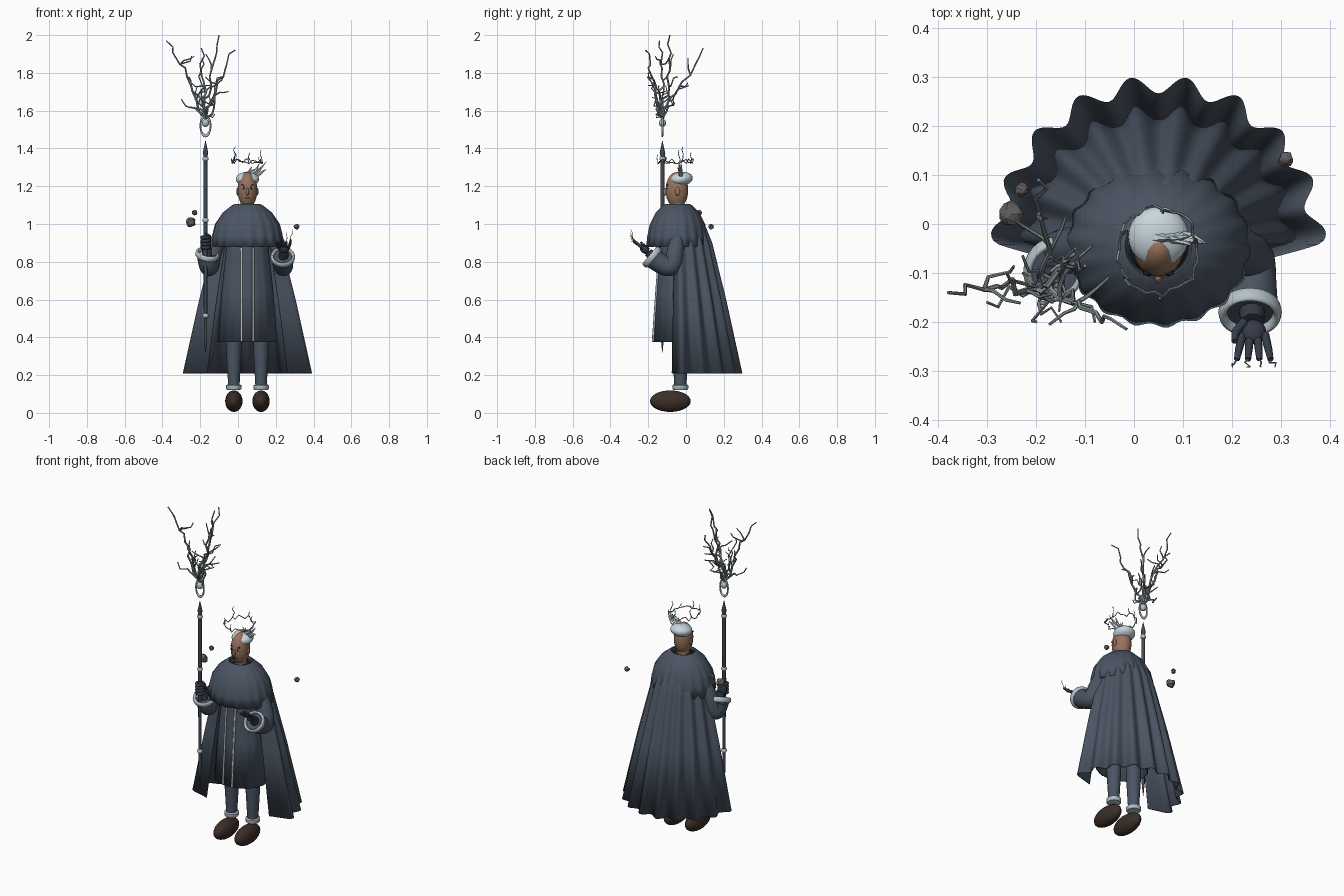
import bpy, bmesh, math, random
from mathutils import Vector

random.seed(4)
if "Cube" in bpy.data.objects:
    bpy.data.objects.remove(bpy.data.objects["Cube"])


def material(name, r, g, b):
    m = bpy.data.materials.new(name)
    m.use_nodes = True
    m.diffuse_color = (r, g, b, 1)
    m.node_tree.nodes["Principled BSDF"].inputs["Base Color"].default_value = (r, g, b, 1)
    return m


CLOTH = material("slate_cloth", .07, .09, .125)
GLOVE = material("navy_leather", .035, .043, .065)
SILVER = material("pale_silver", .46, .54, .57)
HAIR = material("white_hair", .58, .68, .72)
SKIN = material("tan_skin", .31, .17, .11)
SHOE = material("brown_leather", .045, .027, .02)
STEEL = material("dark_steel", .055, .07, .09)
SPARK = material("grey_branches", .27, .31, .33)
ROCK = material("grey_stone", .13, .115, .12)
DARK = material("black_ink", .012, .012, .016)
CX, CY = .05, -.045


def add(name, bm, mat, smooth=True, loc=(0, 0, 0), rot=None, scale=(1, 1, 1)):
    mesh = bpy.data.meshes.new(name)
    bmesh.ops.recalc_face_normals(bm, faces=bm.faces[:])
    for f in bm.faces:
        f.smooth = smooth
    bm.to_mesh(mesh)
    bm.free()
    mesh.materials.append(mat)
    ob = bpy.data.objects.new(name, mesh)
    bpy.context.collection.objects.link(ob)
    ob.location, ob.scale = loc, scale
    if rot:
        ob.rotation_euler = rot
    if smooth:
        bpy.context.view_layer.objects.active = ob
        ob.select_set(True)
        bpy.ops.object.shade_smooth_by_angle(angle=math.radians(50))
        ob.select_set(False)
    return ob


def ball(name, loc, size, mat, rot=None):
    bm = bmesh.new()
    bmesh.ops.create_uvsphere(bm, u_segments=24, v_segments=14, radius=1)
    return add(name, bm, mat, True, loc, rot, size)


def box(name, loc, size, mat, rot=None):
    bm = bmesh.new()
    bmesh.ops.create_cube(bm, size=1)
    return add(name, bm, mat, False, loc, rot, size)


def shell(name, profile, mat, center=(0, 0), start=0, sweep=360, steps=32, wave=None,
          loc=(0, 0, 0), rot=None, cap=False, thick=0):
    """Loft of elliptical rows (z, rx, ry); wave(angle, t) scales the radius."""
    bm, rows = bmesh.new(), []
    closed = sweep == 360
    for i, (z, rx, ry) in enumerate(profile):
        row = []
        for k in range(steps if closed else steps + 1):
            deg = start + sweep * k / steps
            w = wave(deg, i / (len(profile) - 1)) if wave else 1
            a = math.radians(deg)
            row.append(bm.verts.new((center[0] + rx * w * math.cos(a),
                                     center[1] + ry * w * math.sin(a), z)))
        rows.append(row)
    for a, b in zip(rows, rows[1:]):
        for k in range(steps):
            n = (k + 1) % len(a)
            bm.faces.new((a[k], a[n], b[n], b[k]))
    if cap:
        bm.faces.new(rows[0])
        bm.faces.new(rows[-1])
    ob = add(name, bm, mat, True, loc, rot)
    if thick:
        mod = ob.modifiers.new("thickness", "SOLIDIFY")
        mod.thickness = thick
    return ob


def tube(name, points, radii, mat, sides=2, smooth_path=False):
    """Swept round bar along points, turned into a mesh."""
    cu = bpy.data.curves.new(name, "CURVE")
    cu.dimensions, cu.bevel_depth, cu.bevel_resolution = "3D", 1, sides
    cu.use_fill_caps = True
    sp = cu.splines.new("NURBS" if smooth_path else "POLY")
    sp.points.add(len(points) - 1)
    for i, p in enumerate(points):
        sp.points[i].co = (*p, 1)
        sp.points[i].radius = radii[i] if isinstance(radii, (list, tuple)) else radii
    if smooth_path:
        sp.use_endpoint_u, sp.order_u = True, 3
    tmp = bpy.data.objects.new(name + "_path", cu)
    bpy.context.collection.objects.link(tmp)
    bpy.context.view_layer.update()
    mesh = bpy.data.meshes.new_from_object(tmp.evaluated_get(bpy.context.evaluated_depsgraph_get()))
    bpy.data.objects.remove(tmp)
    bm = bmesh.new()
    bm.from_mesh(mesh)
    return add(name, bm, mat)


def torus(name, loc, major, minor, mat, rot=None, scale=(1, 1, 1)):
    bpy.ops.mesh.primitive_torus_add(location=loc, rotation=rot or (0, 0, 0), major_radius=major,
                                     minor_radius=minor, major_segments=28, minor_segments=8)
    ob = bpy.context.object
    ob.name, ob.scale = name, scale
    ob.data.materials.append(mat)
    bpy.ops.object.shade_smooth_by_angle(angle=math.radians(50))
    ob.select_set(False)


def bolt(name, points, steps, jitter, radius, twigs=0, twig_len=.08):
    """Jagged branch through points with random kinks and side twigs."""
    path = [Vector(points[0])]
    for a, b in zip(points, points[1:]):
        for k in range(1, steps + 1):
            p = Vector(a).lerp(Vector(b), k / steps)
            if k < steps:
                p += Vector([random.uniform(-jitter, jitter) for _ in range(3)])
            path.append(p)
    tube(name, path, [radius * (1 - .55 * i / len(path)) for i in range(len(path))], SPARK, 1)
    for t in range(twigs):
        p = random.choice(path[1:-3])
        d = Vector((random.uniform(-1, 1), random.uniform(-.8, .8), random.uniform(.1, 1))).normalized()
        bolt(f"{name}_twig_{t}", [p, p + d * twig_len], 3, jitter * .8, radius * .7)


# Cape, capelet and tunic
def cape_wave(deg, t):
    fold = -math.cos(math.radians((deg - 90) * 18.9)) * (.015 + .04 * t)
    return 1 + fold - .3 * max(0, (abs(deg - 90) - 89) / 9)


shell("cape", [(1.07, .09, .09), (1.03, .13, .13), (.9, .175, .18), (.6, .245, .25), (.21, .325, .33)],
      CLOTH, (CX, CY), -8, 196, 160, cape_wave, thick=.005)
shell("capelet", [(1.09, .06, .058), (1.105, .068, .065), (1.1, .08, .075), (1.06, .13, .115),
                  (1.0, .17, .145), (.94, .184, .157), (.88, .188, .163)], CLOTH, (CX, CY), steps=120,
      wave=lambda d, t: 1 + .028 * t ** 2 * math.cos(math.radians(d * 18 + 90)), thick=.005)
shell("tunic", [(.96, .1, .085), (.87, .112, .095), (.65, .135, .112), (.375, .156, .13)], CLOTH,
      (CX, CY), steps=96, wave=lambda d, t: 1 + .012 * t * math.cos(math.radians(d * 16)), thick=.005)
ball("collar_lining", (CX, CY, 1.075), (.06, .058, .02), DARK)
for s in (-1, 1):
    tube("tunic_trim", [(CX + s * .031, -.139, .875), (CX + s * .031, -.156, .65),
                        (CX + s * .031, -.175, .378)], .006, SILVER)

# Legs, ankle cuffs and shoes
for side, s in (("right", -1), ("left", 1)):
    x = CX + s * .072
    shell(side + "_leg", [(.42, .042, .045), (.32, .04, .042), (.14, .03, .032)], CLOTH, (x, -.03), cap=True)
    shell(side + "_ankle_cuff", [(.122, .036, .038), (.128, .041, .042), (.146, .041, .042), (.15, .034, .036)],
          SILVER, (x, -.03), cap=True)
    ball(side + "_shoe", (x, -.083, .062), (.046, .108, .057), SHOE)

# Head and face
ball("head", (CX, -.048, 1.18), (.052, .06, .095), SKIN)
tube("neck", [(CX, CY, 1.06), (CX, CY, 1.13)], .036, SKIN, 4)
ball("nose", (CX, -.11, 1.17), (.008, .012, .02), SKIN)
box("mouth", (CX, -.1, 1.138), (.026, .008, .005), DARK)
for s in (-1, 1):
    ball("ear", (CX + s * .052, -.045, 1.172), (.007, .013, .021), SKIN)
    ball("eye_white", (CX + s * .02, -.099, 1.19), (.009, .006, .008), HAIR)
    ball("pupil", (CX + s * .02, -.104, 1.19), (.005, .003, .006), DARK)
    box("eyebrow", (CX + s * .021, -.099, 1.206), (.02, .008, .005), DARK, (0, -s * .25, 0))

# Hair cap and swept crest
ball("hair_cap", (CX, -.026, 1.238), (.062, .062, .037), HAIR, (.15, 0, 0))
for x0, x1, z1, y1 in ((.0, .1, 1.295, -.03), (.025, .125, 1.3, -.045), (.045, .15, 1.33, -.04),
                       (.06, .115, 1.325, -.025), (.08, .15, 1.29, -.04), (.03, .075, 1.305, -.03)):
    tube("hair_spike", [(x0, -.025, 1.245), ((x0 + x1) / 2, -.028, 1.268), (x1, y1, z1)],
         [.013, .011, .0008], HAIR, 1)

# Floating jagged crown
ring = []
for k in range(31):
    a = k / 30 * math.tau
    r = random.uniform(.074, .088)
    ring.append((CX + r * math.cos(a), -.055 + r * 1.1 * math.sin(a), 1.335 + random.uniform(-.018, .014)))
ring[-1] = ring[0]
tube("crown_ring", ring, .0028, SPARK, 1)
for k, lift in ((1, .07), (7, .03), (13, .07), (18, .04), (23, .05), (27, .03)):
    p = Vector(ring[k])
    bolt("crown_branch", [p, p + Vector((random.uniform(-.015, .015), 0, lift))], 3, .008, .0028)

# Arms: draped sleeves, cuffs
tube("left_sleeve", [(.17, -.04, .97), (.225, -.055, .86), (.24, -.07, .77), (.24, -.125, .78), (.24, -.18, .825)],
     [.04, .045, .05, .052, .056], CLOTH, 5, True)
torus("left_cuff", (.237, -.18, .825), .056, .009, SILVER, (.87, 0, 0), (1, 1, 1.9))
tube("right_sleeve", [(-.07, -.04, .97), (-.125, -.05, .88), (-.15, -.06, .77), (-.158, -.085, .78),
                      (-.163, -.095, .83)], [.04, .045, .05, .05, .054], CLOTH, 5, True)
torus("right_cuff", (-.163, -.093, .838), .055, .009, SILVER, (.4, .2, 0), (1, 1.1, 1.8))

# Open left hand with sparks at the fingertips
tube("left_wrist", [(.24, -.16, .81), (.242, -.2, .85)], [.028, .024], GLOVE, 3)
ball("left_palm", (.243, -.22, .865), (.027, .028, .02), GLOVE, (-.7, 0, 0))
for k in range(4):
    x = .222 + k * .015
    tip = (x + (k - 1.5) * .008, -.277, .905 + .01 * (k % 2))
    tube("left_finger", [(x, -.225, .872), (x + (k - 1.5) * .005, -.255, .893), tip],
         [.009, .008, .006], GLOVE)
    bolt("finger_spark", [tip, (tip[0] + (k - 1.5) * .006, -.292, .925 + .015 * k)], 3, .006, .002)
tube("left_thumb", [(.225, -.2, .865), (.207, -.222, .885), (.205, -.24, .905)], [.01, .009, .006], GLOVE)

# Right hand closed round the staff
SX, SY = -.172, -.125
tube("right_wrist", [(-.163, -.09, .82), (-.168, -.1, .89)], [.028, .025], GLOVE, 3)
ball("right_palm", (SX, SY + .02, .9), (.027, .02, .04), GLOVE)
for k in range(4):
    torus("right_finger", (SX, SY, .876 + k * .018), .019, .009, GLOVE, (.1, 0, 0))
tube("right_thumb", [(SX + .02, SY + .02, .91), (SX + .022, SY - .012, .935), (SX, SY - .02, .95)],
     [.01, .009, .006], GLOVE)

# Staff with bands and pointed ends
shell("staff", [(.32, .001, .001), (.4, .009, .009), (1.36, .011, .011), (1.38, .014, .014), (1.44, .001, .001)],
      STEEL, (SX, SY), steps=12, cap=True)
for z in (.515, 1.02, 1.345):
    ball("staff_band", (SX, SY, z), (.016, .016, .015), SILVER)

# Floating ornament and branching storm above the staff
torus("ornament_ring", (SX, SY, 1.52), .03, .005, SILVER, (math.pi / 2, 0, 0), (.9, 1.75, 1))
ball("ornament_orb", (SX, SY, 1.535), (.019, .019, .021), SILVER)
base = (SX, SY, 1.56)
for i, (mid, tip) in enumerate((((-.27, -.13, 1.78), (-.38, -.14, 1.97)),
                                ((-.11, -.17, 1.76), (-.015, -.215, 1.92)),
                                ((-.175, -.04, 1.72), (-.195, .09, 1.93)),
                                ((-.15, -.1, 1.78), (-.1, -.085, 2.0)))):
    bolt(f"storm_branch_{i}", [base, mid, tip], 5, .016, .007, 3, .09)
for i, tip in enumerate(((-.3, -.16, 1.66), (-.26, -.1, 1.78), (-.08, -.2, 1.78), (-.12, -.05, 1.7),
                         (-.2, -.2, 1.8))):
    bolt(f"storm_twig_{i}", [base, tip], 6, .022, .006, 1, .07)

# Floating rocks
for x, y, z, r in ((-.25, .02, 1.01, .026), (-.23, .07, 1.06, .014), (.31, .132, .985, .015)):
    bm = bmesh.new()
    bmesh.ops.create_icosphere(bm, subdivisions=2, radius=r)
    for v in bm.verts:
        v.co *= random.uniform(.8, 1.15)
    add("floating_rock", bm, ROCK, False, (x, y, z))
